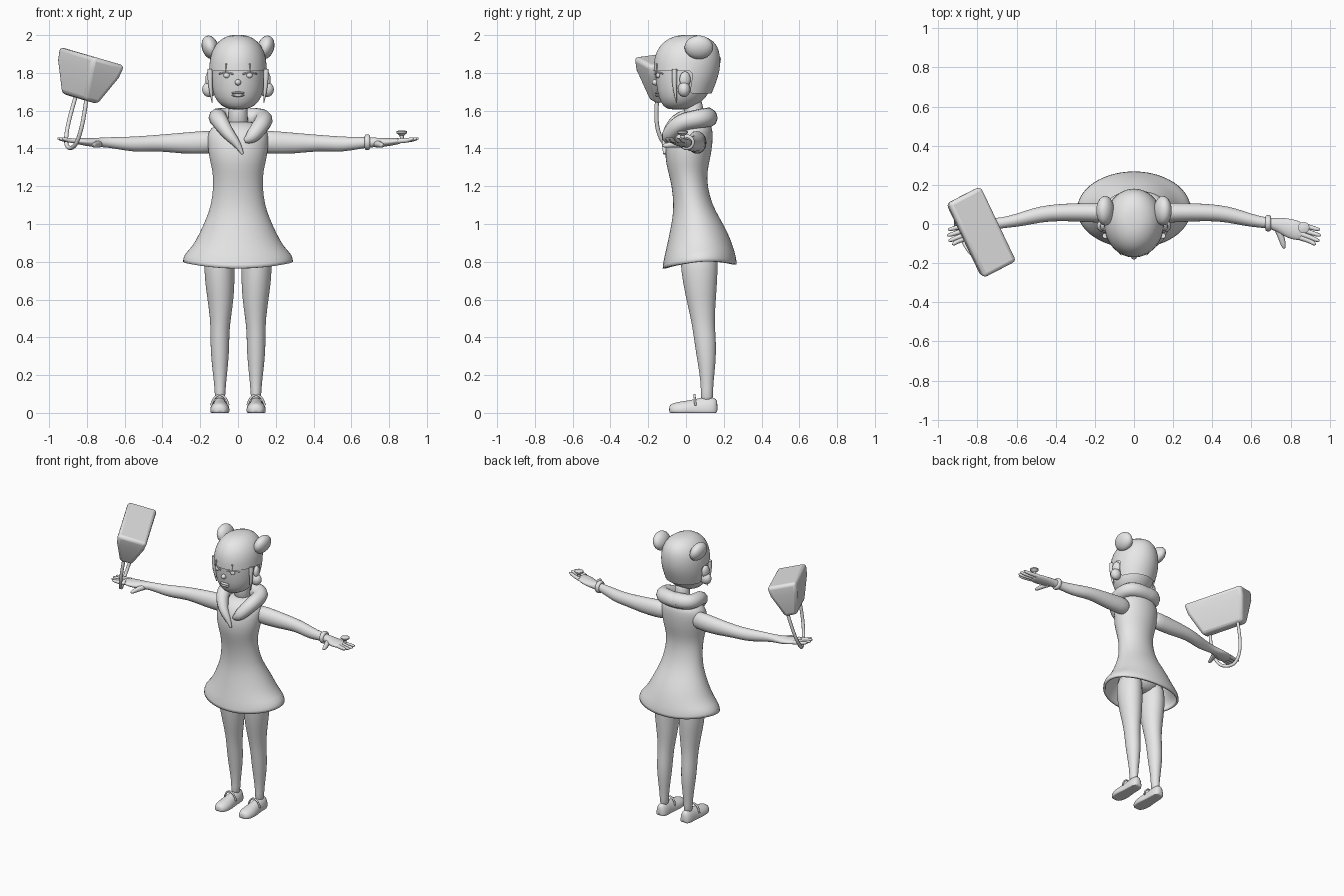
import bpy, bmesh, math
from mathutils import Vector

if "Cube" in bpy.data.objects:
    bpy.data.objects.remove(bpy.data.objects["Cube"], do_unlink=True)

grey = bpy.data.materials.new("plain grey")
grey.use_nodes = True
grey.diffuse_color = (0.8, 0.8, 0.8, 1)
grey.node_tree.nodes["Principled BSDF"].inputs["Base Color"].default_value = (0.8, 0.8, 0.8, 1)

X, Y, Z = Vector((1, 0, 0)), Vector((0, 1, 0)), Vector((0, 0, 1))
SIDES = (("left", 1), ("right", -1))


def loft(name, rings, n=20, u=X, v=Y, caps=(True, True), keep=None, floor=None, subsurf=True):
    """Skin a row of elliptical rings given as (centre, half width, half depth)."""
    bm = bmesh.new()
    turn = math.pi / 4 if n == 4 else 0
    grow = math.sqrt(2) if n == 4 else 1
    rows = []
    for centre, a, b in rings:
        row = []
        for i in range(n):
            t = turn + math.tau * i / n
            p = Vector(centre) + u * (a * grow * math.cos(t)) + v * (b * grow * math.sin(t))
            if floor is not None:
                p.z = max(p.z, floor)
            row.append(bm.verts.new(p))
        rows.append(row)
    for low, high in zip(rows, rows[1:]):
        for i in range(n):
            j = (i + 1) % n
            bm.faces.new((low[i], low[j], high[j], high[i]))
    if caps[0]:
        bm.faces.new(rows[0][::-1])
    if caps[1]:
        bm.faces.new(rows[-1])
    if keep:
        drop = [f for f in bm.faces if not keep(f.calc_center_median())]
        bmesh.ops.delete(bm, geom=drop, context="FACES")
    bmesh.ops.recalc_face_normals(bm, faces=bm.faces)
    mesh = bpy.data.meshes.new(name)
    bm.to_mesh(mesh)
    bm.free()
    ob = bpy.data.objects.new(name, mesh)
    return finish(ob, subsurf)


def finish(ob, subsurf=False):
    bpy.context.collection.objects.link(ob)
    ob.data.materials.append(grey)
    if ob.type == "MESH":
        ob.data.shade_smooth()
    if subsurf:
        ob.modifiers.new("smooth", "SUBSURF").levels = 1
        ob.modifiers["smooth"].render_levels = 1
    return ob


def upright(rows, x=0):
    """Rings from (z, half width, front y, back y[, x])."""
    return [((r[4] if len(r) > 4 else x, (r[2] + r[3]) / 2, r[0]), r[1], (r[3] - r[2]) / 2) for r in rows]


def tube(name, points):
    """Tapered round strand through (x, y, z, radius)."""
    cu = bpy.data.curves.new(name, "CURVE")
    cu.dimensions = "3D"
    cu.bevel_depth = 1
    cu.bevel_resolution = 3
    cu.use_fill_caps = True
    cu.resolution_u = 6
    sp = cu.splines.new("NURBS")
    sp.points.add(len(points) - 1)
    for p, (x, y, z, r) in zip(sp.points, points):
        p.co = (x, y, z, 1)
        p.radius = r
    sp.order_u = min(3, len(points))
    sp.use_endpoint_u = True
    return finish(bpy.data.objects.new(name, cu))


def ball(name, centre, size, turn=(0, 0, 0)):
    bm = bmesh.new()
    bmesh.ops.create_uvsphere(bm, u_segments=20, v_segments=12, radius=1)
    mesh = bpy.data.meshes.new(name)
    bm.to_mesh(mesh)
    bm.free()
    ob = bpy.data.objects.new(name, mesh)
    ob.location, ob.scale, ob.rotation_euler = centre, size, turn
    return finish(ob)


# Dress: open flared shell with a curved hem
dress = loft("dress", upright([
    (.765, .293, -.125, .27), (.80, .292, -.122, .268), (.88, .242, -.103, .25), (.95, .205, -.088, .225),
    (1.03, .168, -.072, .18), (1.10, .143, -.066, .14), (1.20, .13, -.075, .113), (1.28, .134, -.096, .112),
    (1.35, .154, -.112, .13), (1.43, .163, -.108, .142), (1.49, .16, -.085, .142), (1.52, .13, -.05, .135),
    (1.545, .07, -.01, .11)]), n=28, caps=(False, True))
for vert in dress.data.vertices:
    if vert.co.z < .85:
        vert.co.z += .032 * (vert.co.x / .3) ** 2 + .02 * max(vert.co.y, 0) / .27
shell = dress.modifiers.new("thickness", "SOLIDIFY")
shell.thickness, shell.offset = .015, -1

# Hips and neck
loft("hips", upright([(.80, .05, .0, .12), (.84, .14, -.03, .17), (.92, .16, -.05, .18), (1.0, .14, -.05, .15)]))
loft("neck", upright([(1.5, .06, .0, .11), (1.58, .05, -.01, .09), (1.68, .05, -.01, .09)]))

# Draped collar
tube("collar_right", [(.05, .11, 1.56, .05), (-.02, .12, 1.565, .055), (-.11, .09, 1.565, .05),
     (-.105, -.03, 1.56, .047), (-.055, -.095, 1.48, .034), (.0, -.11, 1.42, .02), (.025, -.115, 1.37, .006)])
tube("collar_left", [(-.03, .115, 1.56, .05), (.06, .12, 1.565, .055), (.135, .08, 1.56, .05),
     (.135, -.03, 1.54, .047), (.09, -.085, 1.48, .042), (.06, -.1, 1.45, .03), (.035, -.1, 1.44, .012)])

# Head and bobbed hair with a straight fringe
skull = [(1.75, .144, -.16, .155), (1.81, .147, -.166, .174), (1.88, .144, -.165, .178), (1.94, .118, -.135, .163),
         (1.98, .072, -.08, .115), (1.994, .025, -.02, .05)]
loft("head", upright([(1.605, .035, -.09, .01), (1.62, .085, -.12, .05), (1.67, .13, -.148, .11)] + skull), n=24)
hair_rows = [(1.69, .132, -.15, .13)] + skull
loft("hair", upright([(z + (.008 if z > 1.9 else 0), w + .007, f - .006, b + .006) for z, w, f, b in hair_rows]),
     n=32, caps=(False, True), keep=lambda c: c.z > 1.81 or c.y > .03)


def face_y(x):
    return -.165 * math.sqrt(1 - (x / .147) ** 2)


ball("nose", (0, -.163, 1.75), (.016, .018, .016))
for part, z, thick in (("upper_lip", 1.694, .007), ("lower_lip", 1.681, .008)):
    ball(part, (0, -.15, z), (.034, .014, thick))

for side, s in SIDES:
    # Hair buns, ears, earrings, side locks and eyes
    ball(side + "_bun", (s * .147, .068, 1.935), (.044, .076, .064), (0, s * .3, 0))
    ball(side + "_ear", (s * .152, -.005, 1.765), (.02, .03, .042), (0, 0, s * .3))
    ball(side + "_earring", (s * .152, -.01, 1.712), (.038, .033, .04))
    tube(side + "_side_lock", [(s * .148, -.06, 1.82, .014), (s * .15, -.065, 1.74, .015), (s * .136, -.05, 1.64, .002)])
    ball(side + "_eye", (s * .06, face_y(.06) + .004, 1.787), (.017, .012, .015))
    tube(side + "_eyelash", [(s * x, face_y(x) - .002, z, .004)
                             for x, z in ((.025, 1.793), (.06, 1.808), (.1, 1.795))])
    tube(side + "_fringe_lock", [(s * .063, -.155, 1.85, .005), (s * .068, -.155, 1.80, .002)])

    # Arm running into a flat palm
    loft(side + "_arm", [((s * x, y, z), a, b) for x, y, z, a, b in (
        (.10, .055, 1.435, .05, .06), (.18, .058, 1.432, .052, .062), (.30, .06, 1.427, .047, .056),
        (.43, .058, 1.43, .042, .042), (.52, .04, 1.422, .041, .043), (.60, .018, 1.425, .034, .036),
        (.68, .005, 1.432, .026, .028), (.73, -.003, 1.432, .034, .025), (.78, -.02, 1.432, .052, .023),
        (.83, -.032, 1.437, .052, .019), (.87, -.038, 1.44, .044, .014))], u=Y, v=Z)

    # Fingers and thumb
    for i, (root, tip, reach) in enumerate(((-.005, -.028, .95), (-.028, -.058, .955), (-.05, -.085, .948), (-.07, -.103, .93))):
        tube(f"{side}_finger_{i + 1}", [(s * .85, root, 1.44, .014), (s * .9, (root + tip) / 2, 1.442, .012),
                                       (s * (reach - .008), tip, 1.452, .010), (s * reach, tip, 1.453, .004)])
    tube(side + "_thumb", [(s * .735, -.02, 1.425, .02), (s * .755, -.075, 1.42, .016),
                           (s * .765, -.115, 1.415, .012), (s * .768, -.126, 1.415, .004)])

    # Leg
    loft(side + "_leg", upright([(z, w, f, b, s * x) for z, w, f, b, x in (
        (.05, .028, .075, .145, .095), (.12, .028, .08, .142, .095), (.2, .037, .073, .15, .095),
        (.32, .05, .052, .162, .096), (.42, .05, .038, .156, .096), (.5, .055, .025, .152, .093),
        (.62, .073, -.004, .16, .092), (.75, .083, -.028, .17, .1), (.92, .08, -.04, .17, .095))]))

    # Flat shoe with an ankle strap
    loft(side + "_shoe", [((s * .096, y, .015), w, h) for y, w, h in (
        (-.09, .02, .022), (-.075, .042, .036), (-.03, .054, .046), (.02, .05, .052), (.06, .043, .062),
        (.11, .043, .07), (.15, .038, .068), (.168, .02, .052))], u=X, v=Z, floor=0)
    tube(side + "_shoe_strap", [(s * .096 - .046, .05, .04, .006), (s * .096 - .03, .045, .095, .006),
                                (s * .096 + .03, .045, .095, .006), (s * .096 + .046, .05, .04, .006)])

# Bracelet and a ring with a wide stone on the left hand
loft("bracelet", [((x, .004, 1.433), r, r) for x, r in
     ((.67, .03), (.672, .041), (.685, .043), (.698, .041), (.70, .03))], u=Y, v=Z)
loft("ring_stone", [((.867, -.018, z), r, r) for z, r in
     ((1.445, .01), (1.468, .011), (1.482, .029), (1.49, .029), (1.495, .018))], subsurf=False)

# Tilted handbag with a tapering body and one long strap
axis = Vector((.28, 0, .96)).normalized()
along = Vector((.43, -.9, -.125)).normalized()
bag = loft("handbag", [(Vector((-.772, -.042, 1.888)) - axis * d, a, b) for d, a, b in
           ((0, .216, .1), (.07, .208, .092), (.235, .15, .042))],
           n=4, u=along, v=axis.cross(along), subsurf=False)
round_edges = bag.modifiers.new("round edges", "BEVEL")
round_edges.width, round_edges.segments = .022, 3
tube("handbag_strap", [(-.80, -.15, 1.68, .011), (-.815, -.165, 1.56, .011), (-.85, -.13, 1.43, .011),
     (-.885, -.06, 1.395, .011), (-.915, .0, 1.42, .011), (-.90, .06, 1.54, .011), (-.855, .07, 1.69, .011)])

# Smooth shading that keeps hard edges crisp
bpy.ops.object.select_all(action="DESELECT")
for ob in (bag, bpy.data.objects["ring_stone"]):
    ob.select_set(True)
    bpy.context.view_layer.objects.active = ob
bpy.ops.object.shade_smooth_by_angle(angle=math.radians(35))
